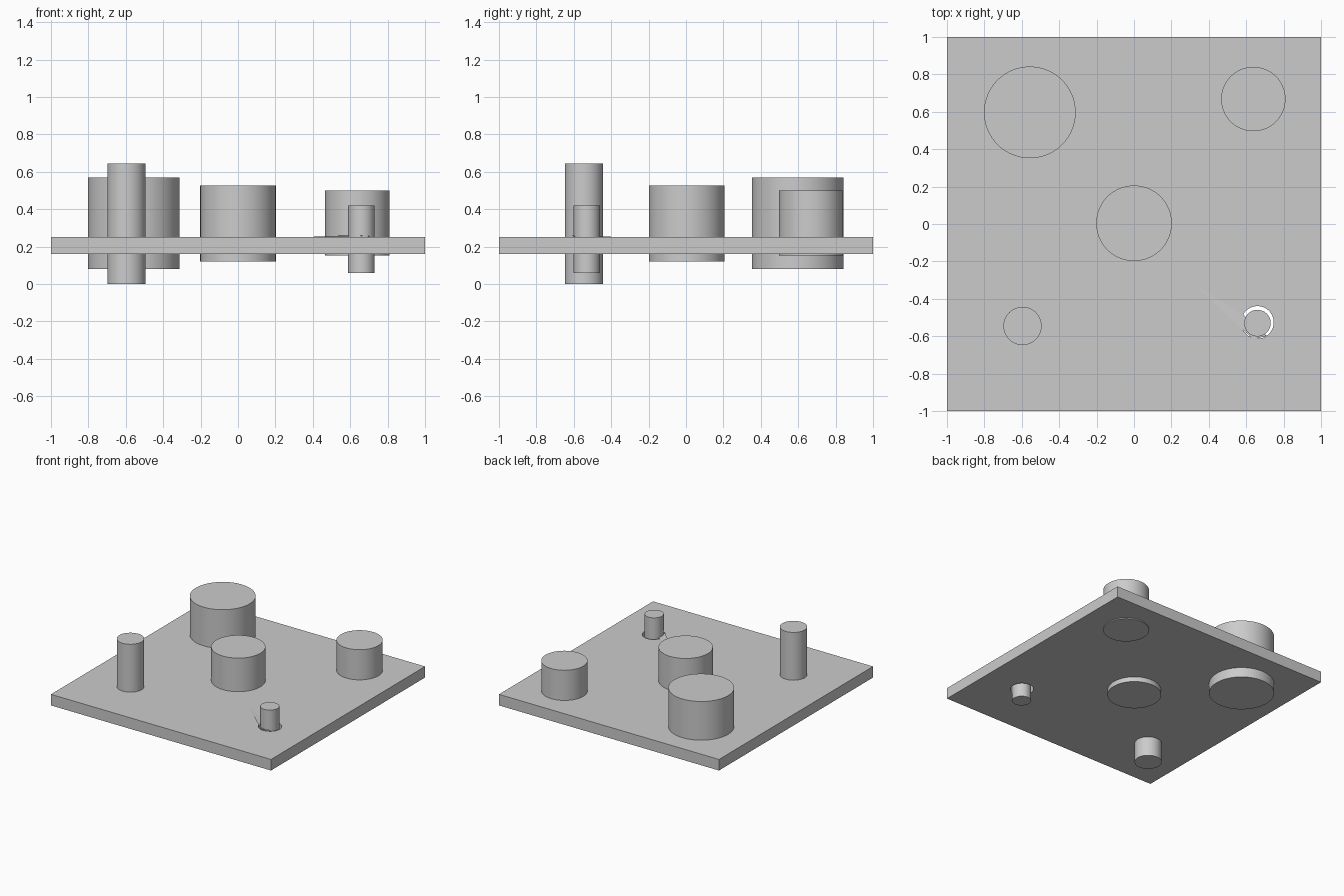
import bpy, bmesh

if "Cube" in bpy.data.objects:
    bpy.data.objects.remove(bpy.data.objects["Cube"])

TOP, BOTTOM = 0.252, 0.161


def cylinder(name, x, y, r, z0, z1, sides=96):
    bpy.ops.mesh.primitive_cylinder_add(vertices=sides, radius=r, depth=z1 - z0,
                                        location=(x, y, (z0 + z1) / 2))
    ob = bpy.context.object
    ob.name = name
    bpy.ops.object.shade_smooth_by_angle()
    return ob


# Square plate
bpy.ops.mesh.primitive_cube_add(size=2, location=(0, 0, (TOP + BOTTOM) / 2))
plate = bpy.context.object
plate.name = "plate"
plate.scale.z = (TOP - BOTTOM) / 2
bpy.ops.object.transform_apply(location=False, rotation=False, scale=True)

# Clearance hole around the small pin
cutter = cylinder("pin_hole_cutter", 0.66, -0.526, 0.087, 0, 0.5)
hole = plate.modifiers.new("pin_hole", 'BOOLEAN')
hole.operation = 'DIFFERENCE'
hole.solver = 'EXACT'
hole.object = cutter
bpy.context.view_layer.objects.active = plate
bpy.ops.object.modifier_apply(modifier="pin_hole")
bpy.data.objects.remove(cutter)

# Round posts passing through the plate
cylinder("large_post", -0.557, 0.597, 0.245, 0.08, 0.57)
cylinder("medium_post", 0.638, 0.668, 0.172, 0.153, 0.5)
cylinder("centre_post", 0, 0.004, 0.202, 0.12, 0.528)
cylinder("tall_pin", -0.596, -0.545, 0.102, 0, 0.645)
cylinder("small_pin", 0.66, -0.53, 0.071, 0.06, 0.42)

# Slightly raised skin fold overlapping the hole edge
bm = bmesh.new()
fold = [(0.335, -0.335, TOP + 0.002), (0.62, -0.6, TOP + 0.008),
        (0.64, -0.616, TOP + 0.008), (0.71, -0.598, TOP + 0.003),
        (0.585, -0.485, TOP + 0.003)]
bm.faces.new([bm.verts.new(p) for p in fold])
mesh = bpy.data.meshes.new("surface_fold")
bm.to_mesh(mesh)
bm.free()
bpy.context.collection.objects.link(bpy.data.objects.new("surface_fold", mesh))
